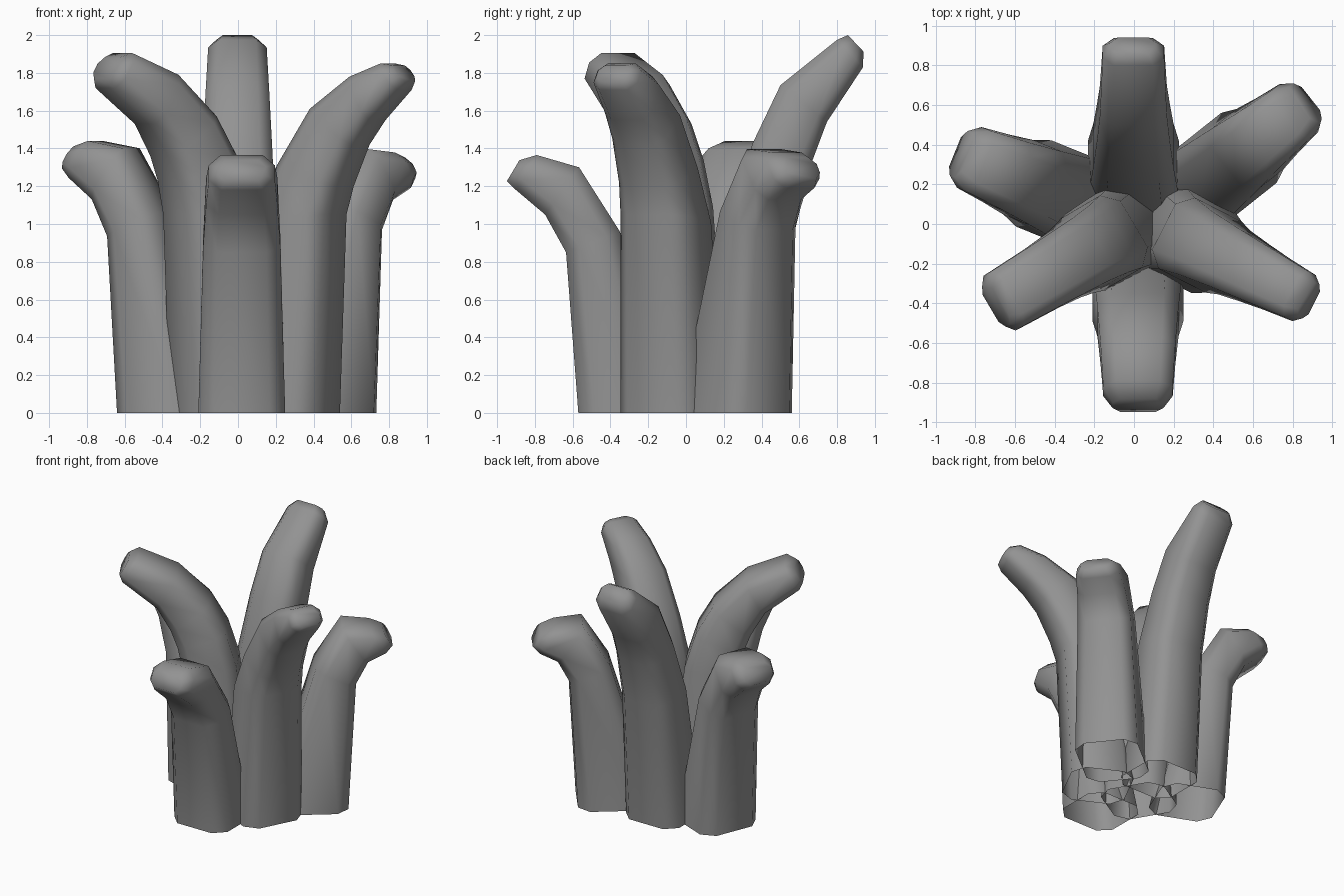
import bpy, bmesh, math
from mathutils import Vector

if "Cube" in bpy.data.objects:
    bpy.data.objects.remove(bpy.data.objects["Cube"])

# Side profiles: ribs above the base as (inner r, inner z, outer r, outer z),
# then the push that forms the blunt tip
SHORT = ([(.35, .96, .635, .85), (.566, 1.30, .746, 1.05), (.79, 1.365, .90, 1.18)], (.07, .01))
BACK = ([(.22, 1.05, .58, .98), (.354, 1.43, .667, 1.33), (.50, 1.735, .746, 1.54),
         (.80, 1.975, .937, 1.83)], (.03, .054))
RIGHT = ([(.14, 1.0, .55, 1.05), (.26, 1.31, .60, 1.2), (.45, 1.61, .70, 1.42),
          (.68, 1.78, .80, 1.55), (.86, 1.85, .96, 1.71)], (.05, .017))
LEFT = ([(0, 1.1, .38, 1.05), (.08, 1.36, .42, 1.23), (.20, 1.57, .47, 1.36),
         (.43, 1.79, .57, 1.53), (.71, 1.905, .815, 1.72)], (.045, .013))

grey = bpy.data.materials.new("dark_grey")
grey.diffuse_color = (.29, .29, .29, 1)
grey.use_nodes = True
grey.node_tree.nodes["Principled BSDF"].inputs["Base Color"].default_value = grey.diffuse_color


def make_ring(bm, a, b, w, angle, origin):
    """Chamfered rectangle from inner point a to outer point b, half width w."""
    depth = (b - a).length
    c = min(0.36 * w, 0.3 * depth)
    half = [(0, w - c), (c / depth, w), (1 - c / depth, w), (1, w - c)]
    outline = half + [(t, -p) for t, p in reversed(half)]
    ca, sa = math.cos(angle), math.sin(angle)
    ring = []
    for t, p in outline:
        r, z = a.lerp(b, t)
        ring.append(bm.verts.new((origin[0] + r * ca - p * sa, origin[1] + r * sa + p * ca, z)))
    return ring


def make_stalk(name, profile, degrees, base, width, origin=(0, 0), shift=(0, 0), rise=(1, 1)):
    """Pairs run from the low end to the tip: half width, outward shift, height scale."""
    ribs, push = profile
    sections = [(Vector((base[0], 0)), Vector((base[1], 0)), width[0])]
    for i, (r0, z0, r1, z1) in enumerate(ribs):
        f = i / (len(ribs) - 1)
        w = width[0] + (width[1] - width[0]) * ((i + 1) / len(ribs)) ** 0.7
        s = shift[0] + (shift[1] - shift[0]) * f
        k = rise[0] + (rise[1] - rise[0]) * f
        sections.append((Vector((r0 + s, z0 * k)), Vector((r1 + s, z1 * k)), w))
    # blunt tip: last rib shrunk and pushed outward
    a, b, w = sections[-1]
    mid = (a + b) / 2
    sections.append((mid.lerp(a, 0.6) + Vector(push), mid.lerp(b, 0.6) + Vector(push), w * 0.73))

    bm = bmesh.new()
    rings = [make_ring(bm, *s, math.radians(degrees), origin) for s in sections]
    for lower, upper in zip(rings, rings[1:]):
        for i in range(8):
            j = (i + 1) % 8
            bm.faces.new((lower[i], lower[j], upper[j], upper[i]))
    # closed tip, hollow open foot
    foot = bm.faces.new(rings[0])
    bm.faces.new(rings[-1])
    bmesh.ops.recalc_face_normals(bm, faces=bm.faces)
    bmesh.ops.delete(bm, geom=[foot], context='FACES_ONLY')
    mesh = bpy.data.meshes.new(name)
    bm.to_mesh(mesh)
    bm.free()
    mesh.materials.append(grey)
    ob = bpy.data.objects.new(name, mesh)
    bpy.context.collection.objects.link(ob)
    bpy.ops.object.select_all(action='DESELECT')
    ob.select_set(True)
    bpy.context.view_layer.objects.active = ob
    bpy.ops.object.shade_smooth_by_angle(angle=math.radians(80))


# Three short outer stalks
make_stalk("front_short_stalk", SHORT, -90, (.12, .57), (.23, .175), (.02, 0))
make_stalk("left_short_stalk", SHORT, 158, (.16, .63), (.235, .165), shift=(.06, .025), rise=(1.1, 1.055))
make_stalk("right_short_stalk", SHORT, 38.5, (.21, .77), (.225, .155), (.04, -.045), (.19, .14), (1.14, 1.01))

# Three tall inner stalks
make_stalk("back_tall_stalk", BACK, 90, (.05, .5), (.23, .155), (-.003, 0))
make_stalk("right_tall_stalk", RIGHT, -27, (.05, .5), (.235, .13), (.026, .05))
make_stalk("left_tall_stalk", LEFT, 210.5, (-.12, .33), (.235, .16))
